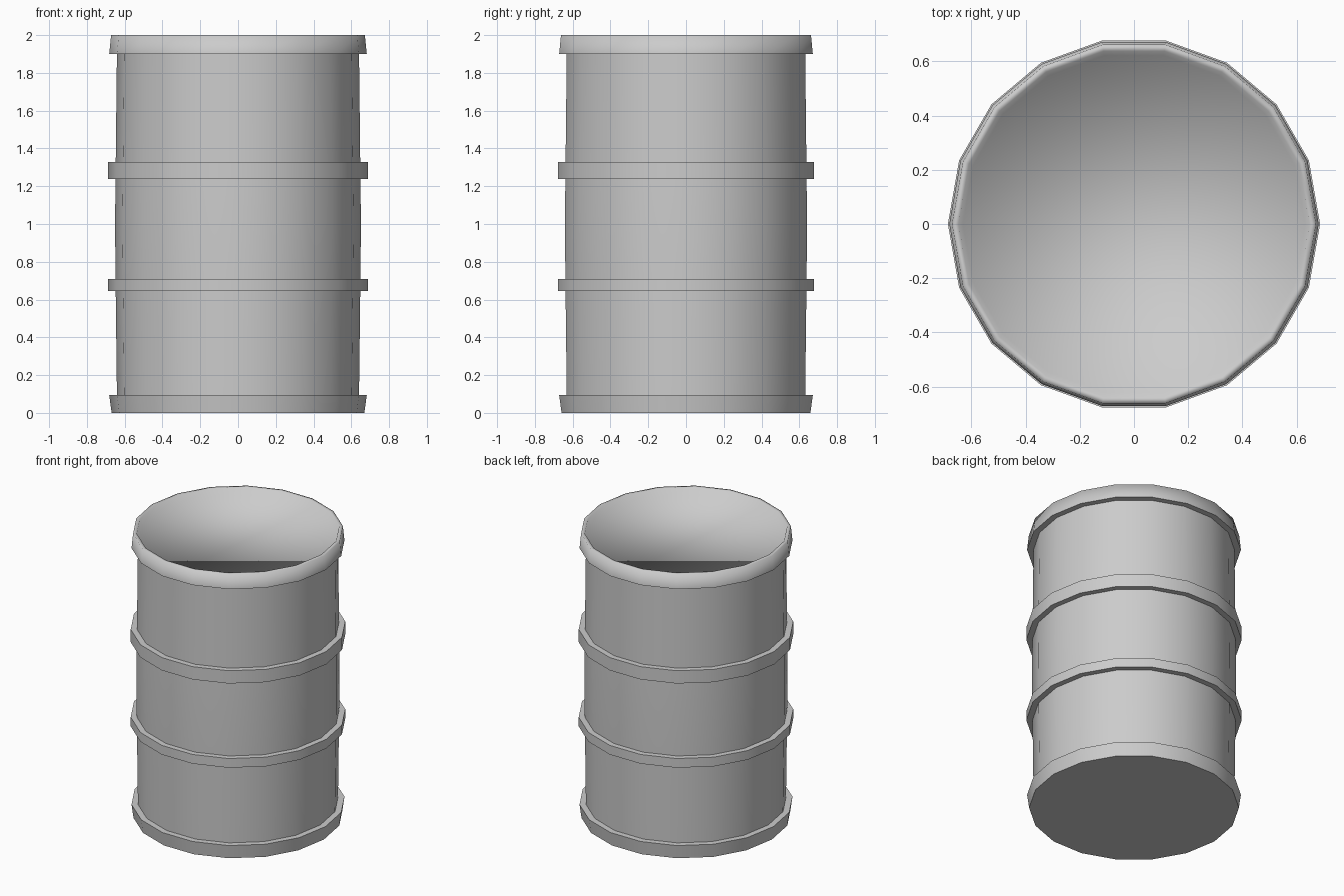
import bpy
import bmesh
import math

if "Cube" in bpy.data.objects:
    bpy.data.objects.remove(bpy.data.objects["Cube"])

SIDES = 18


def lathe(name, profile, angle, cap_start=False, cap_end=False, closed=False):
    """Spin an (r, z) profile, listed bottom-outside-top, about the z axis."""
    bm = bmesh.new()
    rings = []
    for r, z in profile:
        rings.append([bm.verts.new((r * math.cos(math.tau * i / SIDES),
                                    r * math.sin(math.tau * i / SIDES), z))
                      for i in range(SIDES)])
    pairs = list(zip(rings, rings[1:]))
    if closed:
        pairs.append((rings[-1], rings[0]))
    for a, b in pairs:
        for i in range(SIDES):
            j = (i + 1) % SIDES
            bm.faces.new((a[i], a[j], b[j], b[i]))
    if cap_start:
        bm.faces.new(list(reversed(rings[0])))
    if cap_end:
        bm.faces.new(rings[-1])
    mesh = bpy.data.meshes.new(name)
    bm.to_mesh(mesh)
    bm.free()
    obj = bpy.data.objects.new(name, mesh)
    bpy.context.collection.objects.link(obj)
    bpy.ops.object.select_all(action='DESELECT')
    obj.select_set(True)
    bpy.context.view_layer.objects.active = obj
    bpy.ops.object.shade_smooth_by_angle(angle=math.radians(angle))
    return obj


# Slightly bulging wall
lathe("barrel_wall", [(0.641, 0.09), (0.648, 0.68), (0.651, 1.0),
                      (0.648, 1.28), (0.641, 1.91)], 35)

# Bottom rim with flat base
lathe("bottom_rim", [(0.669, 0.0), (0.682, 0.095), (0.635, 0.095)],
      35, cap_start=True)

# Top rim with a softly shaded, recessed lid
lathe("top_rim_and_lid", [(0.635, 1.9), (0.682, 1.9), (0.672, 2.0),
                          (0.648, 2.0), (0.632, 1.95)], 89, cap_end=True)

# Raised hoops round the wall
for name, z0, z1 in (("lower_hoop", 0.645, 0.71), ("upper_hoop", 1.238, 1.328)):
    lathe(name, [(0.635, z0), (0.687, z0), (0.687, z1), (0.635, z1)],
          35, closed=True)
